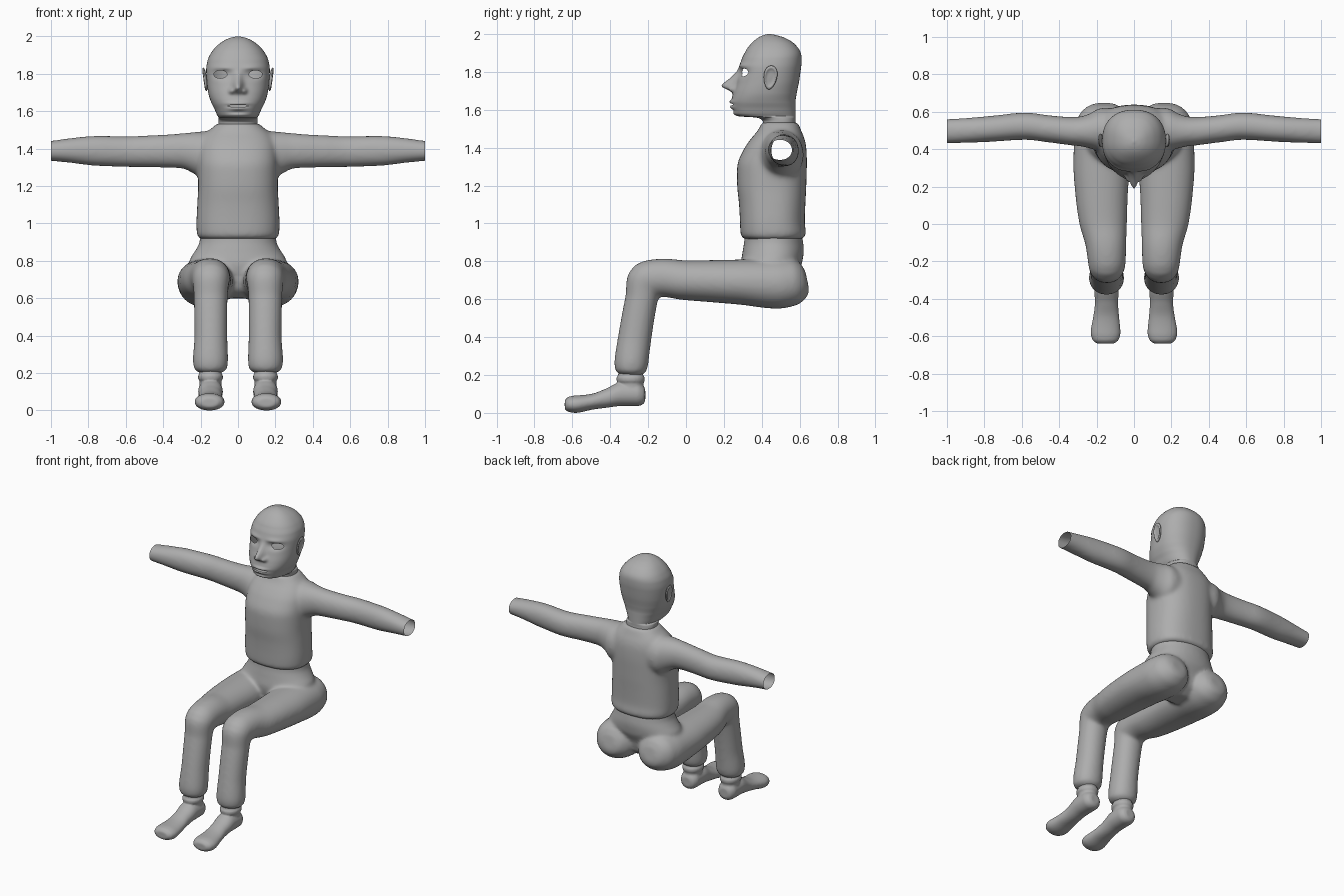
import bpy, bmesh, math
from mathutils import Vector, Matrix

if "Cube" in bpy.data.objects:
    bpy.data.objects.remove(bpy.data.objects["Cube"])

grey = bpy.data.materials.new("plain grey")
grey.diffuse_color = (0.42, 0.42, 0.42, 1)
grey.use_nodes = True
grey.node_tree.nodes["Principled BSDF"].inputs["Base Color"].default_value = grey.diffuse_color
X, Y, Z = Vector((1, 0, 0)), Vector((0, 1, 0)), Vector((0, 0, 1))


def smooth_rows(rows, k):
    """Monotone cubic interpolation of rows (x, y, z, half width, half depth)."""
    s = [0.0]
    for p, q in zip(rows, rows[1:]):
        s.append(s[-1] + max(1e-4, (Vector(q[:3]) - Vector(p[:3])).length))
    cols = []
    for c in zip(*rows):
        d = [(c[i + 1] - c[i]) / (s[i + 1] - s[i]) for i in range(len(c) - 1)]
        m = [d[0]] + [2 * p * q / (p + q) if p * q > 0 else 0 for p, q in zip(d, d[1:])] + [d[-1]]
        out = []
        for i in range(len(c) - 1):
            h = s[i + 1] - s[i]
            for j in range(k):
                t = j / k
                out.append((2*t**3 - 3*t*t + 1) * c[i] + (t**3 - 2*t*t + t) * h * m[i]
                           + (3*t*t - 2*t**3) * c[i + 1] + (t**3 - t*t) * h * m[i + 1])
        cols.append(out + [c[-1]])
    return list(zip(*cols))


def sweep(bm, rows, u, t=None, n=40, e=2.1, k=6, side=1, cap=True):
    """Loft superellipse rings; u is the width axis, t a fixed direction or None."""
    pts = smooth_rows(rows, k)
    rings = []
    for i, (x, y, z, a, b) in enumerate(pts):
        if t is None:
            p, q = pts[max(i - 1, 0)], pts[min(i + 1, len(pts) - 1)]
            d = (Vector(q[:3]) - Vector(p[:3]))
            d = (d - u * d.dot(u)).normalized()
        else:
            d = t
        v = d.cross(u)
        ring = []
        for j in range(n):
            c, s = math.cos(2 * math.pi * j / n), math.sin(2 * math.pi * j / n)
            co = (Vector((x, y, z)) + u * a * math.copysign(abs(c) ** (2 / e), c)
                  + v * b * math.copysign(abs(s) ** (2 / e), s))
            co.x *= side
            ring.append(bm.verts.new(co))
        rings.append(ring)
    for r, q in zip(rings, rings[1:]):
        for j in range(n):
            bm.faces.new((r[j], r[(j + 1) % n], q[(j + 1) % n], q[j]))
    if cap:
        bm.faces.new(rings[0])
    bm.faces.new(rings[-1])


def finish(name, bm, voxel=None, rounds=0):
    """Make an object; optionally fuse its overlapping lofts into one skin."""
    bmesh.ops.recalc_face_normals(bm, faces=bm.faces[:])
    me = bpy.data.meshes.new(name)
    bm.to_mesh(me)
    bm.free()
    ob = bpy.data.objects.new(name, me)
    bpy.context.collection.objects.link(ob)
    if voxel:
        r = ob.modifiers.new("fuse", 'REMESH')
        r.mode = 'VOXEL'
        r.voxel_size = voxel
        m = ob.modifiers.new("soften", 'SMOOTH')
        m.iterations = rounds
        dg = bpy.context.evaluated_depsgraph_get()
        ob.data = bpy.data.meshes.new_from_object(ob.evaluated_get(dg))
        ob.modifiers.clear()
    ob.data.materials.clear()
    ob.data.materials.append(grey)
    for p in ob.data.polygons:
        p.use_smooth = True
        p.material_index = 0
    return ob


def upright(rows):
    """(z, front y, back y, half width) -> sweep rows."""
    return [(0, (f + b) / 2, z, w, (b - f) / 2) for z, f, b, w in rows]


# sweater: torso and arms, sleeves cut open at the wrists
bm = bmesh.new()
sweep(bm, upright([
    (.915, .32, .60, .19), (.925, .295, .625, .213), (.95, .287, .633, .221), (1.0, .285, .627, .222),
    (1.1, .28, .63, .218), (1.2, .27, .635, .213), (1.3, .27, .638, .213), (1.4, .31, .635, .21),
    (1.45, .345, .625, .195), (1.485, .375, .61, .17), (1.51, .39, .60, .14), (1.535, .40, .59, .112)]),
    X, Z, n=64, e=2.4)
for sd in (1, -1):
    sweep(bm, [(.02, .49, 1.36, .12, .11), (.18, .505, 1.362, .115, .13), (.24, .497, 1.378, .092, .11),
               (.3, .495, 1.388, .078, .094), (.45, .508, 1.386, .073, .086), (.58, .523, 1.384, .073, .083),
               (.75, .51, 1.388, .07, .081), (.9, .5, 1.39, .067, .066), (1.0, .496, 1.388, .065, .054),
               (1.05, .495, 1.388, .064, .05)], Y, X, side=sd)
sweater = finish("sweater", bm, .01, 20)
bm = bmesh.new()
bm.from_mesh(sweater.data)
for sd in (1, -1):
    bmesh.ops.bisect_plane(bm, geom=bm.verts[:] + bm.edges[:] + bm.faces[:],
                           plane_co=(sd, 0, 0), plane_no=(sd, 0, 0), clear_outer=True)
bm.to_mesh(sweater.data)
bm.free()

# trousers: hips and bent legs
bm = bmesh.new()
sweep(bm, upright([(.60, .38, .50, .08), (.65, .32, .56, .18), (.72, .30, .58, .25), (.80, .29, .615, .258),
                   (.86, .30, .622, .225), (.90, .307, .618, .206), (.95, .31, .61, .2)]), X, Z, n=64)
for sd in (1, -1):
    sweep(bm, [(.16, .64, .70, .05, .05), (.162, .625, .697, .09, .085), (.165, .57, .69, .135, .122),
               (.17, .48, .682, .15, .132), (.175, .3, .69, .149, .12), (.173, .15, .695, .14, .112),
               (.165, 0, .70, .127, .105), (.15, -.12, .713, .108, .101), (.145, -.21, .70, .1, .1),
               (.146, -.235, .6, .09, .086), (.145, -.27, .4, .088, .088), (.147, -.288, .27, .094, .09),
               (.147, -.292, .225, .089, .083), (.147, -.293, .2, .06, .06)], X, side=sd)
finish("trousers", bm, .01, 14)

# feet with sock cuffs at the ankles
for sd, name in ((1, "left_foot"), (-1, "right_foot")):
    bm = bmesh.new()
    sweep(bm, [(.147, -.215, .095, .03, .03), (.147, -.225, .095, .05, .048), (.147, -.26, .1, .065, .064),
               (.147, -.34, .1, .066, .064), (.147, -.42, .078, .062, .051), (.149, -.5, .058, .07, .042),
               (.152, -.58, .046, .08, .046), (.152, -.62, .045, .07, .04), (.152, -.64, .043, .045, .024)],
          X, -Y, side=sd)
    sweep(bm, [(.147, -.285, .08, .058, .06), (.147, -.29, .158, .058, .066), (.147, -.292, .168, .066, .074),
               (.147, -.292, .188, .067, .075), (.147, -.292, .198, .058, .066), (.147, -.292, .24, .058, .064)],
          X, Z, side=sd)
    finish(name, bm, .006, 6)

# head and neck
bm = bmesh.new()
sweep(bm, upright([
    (1.48, .41, .58, .105), (1.54, .405, .578, .104), (1.558, .375, .578, .104), (1.566, .275, .578, .104),
    (1.58, .25, .578, .112), (1.61, .243, .578, .125), (1.64, .240, .578, .14), (1.69, .25, .585, .157),
    (1.75, .268, .597, .166), (1.82, .28, .607, .17), (1.87, .295, .61, .163), (1.91, .315, .602, .145),
    (1.95, .345, .57, .112), (1.98, .38, .52, .07), (1.994, .41, .475, .036), (2.0, .435, .445, .005)]),
    X, Z, n=128, e=2.3, k=10, cap=False)


def bump(x, z, cx, cz, sx, sz):
    return math.exp(-((abs(x) - cx) / sx) ** 2 - ((z - cz) / sz) ** 2)


# nose, brows, eye sockets, lips and chin pushed out of the face
for v in bm.verts:
    x, y, z = v.co
    if y > .40 or z < 1.565:
        continue
    nose = .073 * math.exp(-((z - 1.727) / (.04 if z > 1.727 else .025)) ** 2)
    v.co.y -= (nose * math.exp(-(x / .024) ** 2) + .014 * bump(x, z, 0, 1.78, .018, .03)
               + .024 * bump(x, z, .034, 1.708, .014, .015) + .008 * bump(x, z, .08, 1.832, .05, .014)
               - .02 * bump(x, z, .082, 1.797, .045, .024) + .011 * bump(x, z, 0, 1.642, .05, .009)
               + .010 * bump(x, z, 0, 1.614, .045, .009) - .006 * bump(x, z, 0, 1.594, .05, .008))

# open eyes and mouth
for cx, cz, rx, rz in ((.094, 1.797, .035, .021), (-.094, 1.797, .035, .021), (0, 1.628, .056, .006)):
    def reach(co):
        return math.hypot((co.x - cx) / rx, (co.z - cz) / rz)
    hole = [f for f in bm.faces if f.calc_center_median().y < .4 and reach(f.calc_center_median()) < 1]
    edge = {v for f in hole for v in f.verts}
    bmesh.ops.delete(bm, geom=hole, context='FACES')
    for v in edge:
        if v.is_valid:
            r = max(reach(v.co), .3)
            v.co.x = cx + (v.co.x - cx) / r
            v.co.z = cz + (v.co.z - cz) / r
finish("head", bm)

# ears: flat shells with a hollow on the outer side
for sd, name in ((1, "left_ear"), (-1, "right_ear")):
    bm = bmesh.new()
    bmesh.ops.create_uvsphere(bm, u_segments=40, v_segments=30, radius=1)
    for v in bm.verts:
        r = math.hypot(v.co.y, v.co.z)
        if v.co.x > 0:
            v.co.x -= 1.0 * max(0, 1 - (r / .8) ** 4)
        v.co.y *= 1 + .2 * v.co.z
    bmesh.ops.transform(bm, verts=bm.verts[:], matrix=Matrix.Translation((.177, .445, 1.77))
                        @ Matrix.Rotation(math.radians(-8), 4, 'X') @ Matrix.Rotation(math.radians(8), 4, 'Y')
                        @ Matrix.Diagonal((.012, .035, .064, 1)))
    for v in bm.verts:
        v.co.x *= sd
    finish(name, bm)
